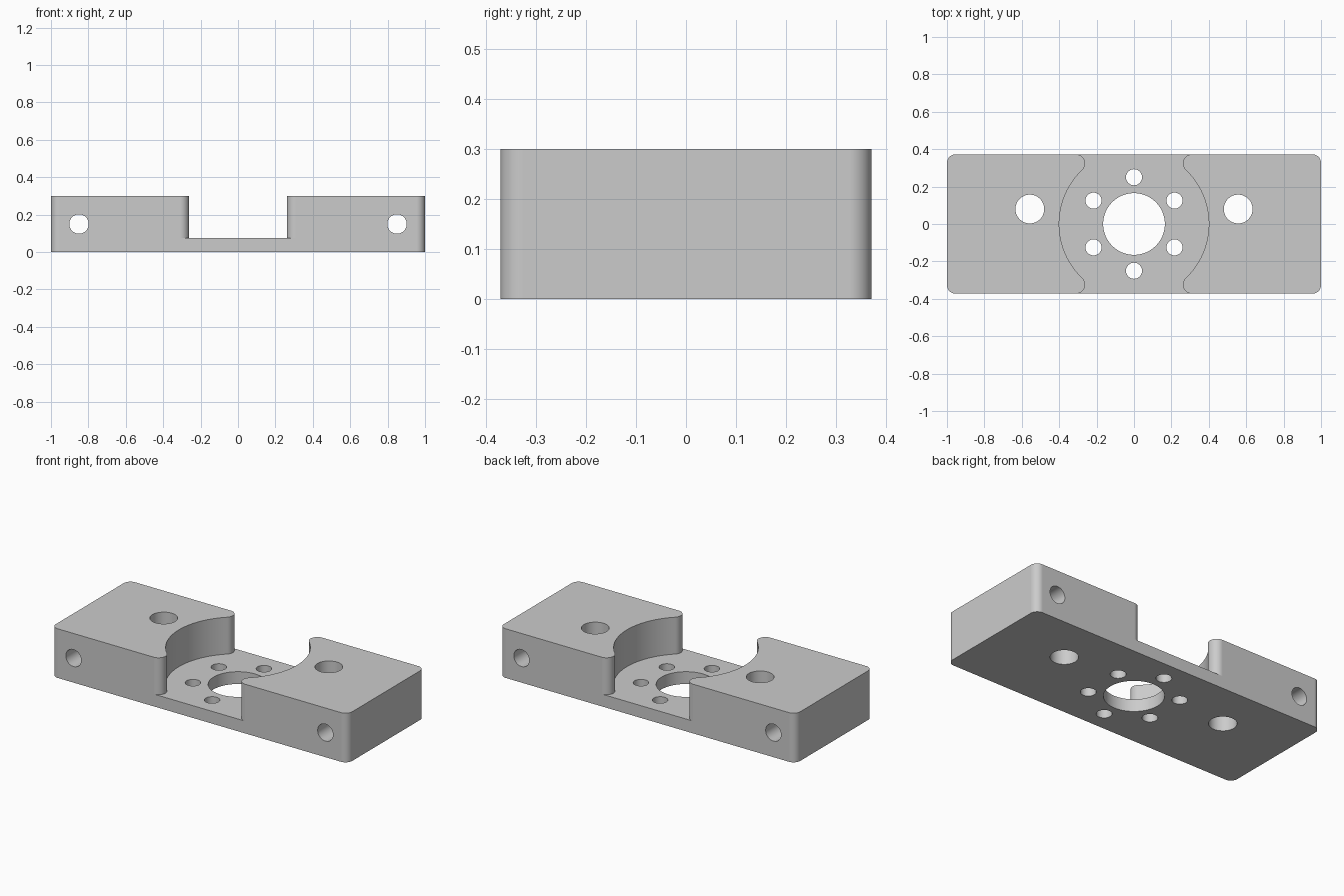
import bpy
import bmesh
from math import sin, cos, pi, sqrt, atan2

HALF_Y, HEIGHT, FLOOR = 0.372, 0.3, 0.075
POCKET_R, LOBE_R, CORNER_R = 0.4, 0.048, 0.045

default = bpy.data.objects.get("Cube")
if default:
    bpy.data.objects.remove(default, do_unlink=True)

grey = bpy.data.materials.new("machined grey")
grey.use_nodes = True
grey.diffuse_color = (0.6, 0.6, 0.6, 1)
grey.node_tree.nodes["Principled BSDF"].inputs["Base Color"].default_value = grey.diffuse_color


def arc(cx, cy, r, start, end, steps):
    return [(cx + r * cos(start + (end - start) * i / steps),
             cy + r * sin(start + (end - start) * i / steps)) for i in range(steps + 1)]


def prism(name, outline, low, high):
    """Extrude a counter-clockwise outline from low to high."""
    bm = bmesh.new()
    face = bm.faces.new([bm.verts.new((x, y, low)) for x, y in outline])
    top = bmesh.ops.extrude_face_region(bm, geom=[face])["geom"]
    for v in top:
        if isinstance(v, bmesh.types.BMVert):
            v.co.z = high
    bmesh.ops.recalc_face_normals(bm, faces=bm.faces)
    mesh = bpy.data.meshes.new(name)
    bm.to_mesh(mesh)
    bm.free()
    obj = bpy.data.objects.new(name, mesh)
    bpy.context.collection.objects.link(obj)
    mesh.materials.append(grey)
    return obj


def drill(name, x, y, r, segments=48):
    return prism(name, arc(x, y, r, 0, 2 * pi, segments)[:-1], -0.1, HEIGHT + 0.1)


# Rounded rectangular block
outline = []
for k, (sx, sy) in enumerate([(1, 1), (-1, 1), (-1, -1), (1, -1)]):
    outline += arc(sx * (1 - CORNER_R), sy * (HALF_Y - CORNER_R), CORNER_R,
                   k * pi / 2, (k + 1) * pi / 2, 10)
block = prism("mounting_block", outline, 0, HEIGHT)

# Round pocket that opens through both long sides past rounded lips
lobe_y = HALF_Y - LOBE_R
lobe_x = sqrt((POCKET_R + LOBE_R) ** 2 - lobe_y ** 2)
angle = atan2(lobe_y, lobe_x)
upper = arc(lobe_x, lobe_y, LOBE_R, pi + angle, pi / 2, 14)[1:] + [(lobe_x, HALF_Y + 0.1)]
lower = [(x, -y) for x, y in reversed(upper)]
side = lower + arc(0, 0, POCKET_R, -angle, angle, 40) + upper
cutters = [prism("pocket_cutter", side + [(-x, -y) for x, y in side], FLOOR, HEIGHT + 0.1)]

# Centre bore and its ring of six small holes
cutters.append(drill("bore_cutter", 0, 0, 0.165, 64))
for i in range(6):
    a = pi / 2 + i * pi / 3
    cutters.append(drill("ring_hole_cutter", 0.25 * cos(a), 0.25 * sin(a), 0.043, 32))

# Vertical bolt holes and cross holes on each side
for s in (-1, 1):
    cutters.append(drill("bolt_hole_cutter", s * 0.557, 0.08, 0.077))
    cross = prism("cross_hole_cutter", arc(0, 0, 0.052, 0, 2 * pi, 32)[:-1], -0.5, 0.5)
    cross.rotation_euler.x = pi / 2
    cross.location = (s * 0.85, 0, HEIGHT / 2)
    cutters.append(cross)

# Cut everything out of the block
bpy.context.view_layer.update()
bpy.ops.object.select_all(action="DESELECT")
block.select_set(True)
bpy.context.view_layer.objects.active = block
for cutter in cutters:
    mod = block.modifiers.new("cut", "BOOLEAN")
    mod.operation = "DIFFERENCE"
    mod.solver = "EXACT"
    mod.object = cutter
    bpy.ops.object.modifier_apply(modifier=mod.name)
    bpy.data.objects.remove(cutter, do_unlink=True)

# Smooth curved walls, crisp edges, flat large faces
bpy.ops.object.shade_smooth_by_angle(angle=pi / 6)
weighted = block.modifiers.new("weighted normals", "WEIGHTED_NORMAL")
weighted.keep_sharp = True
